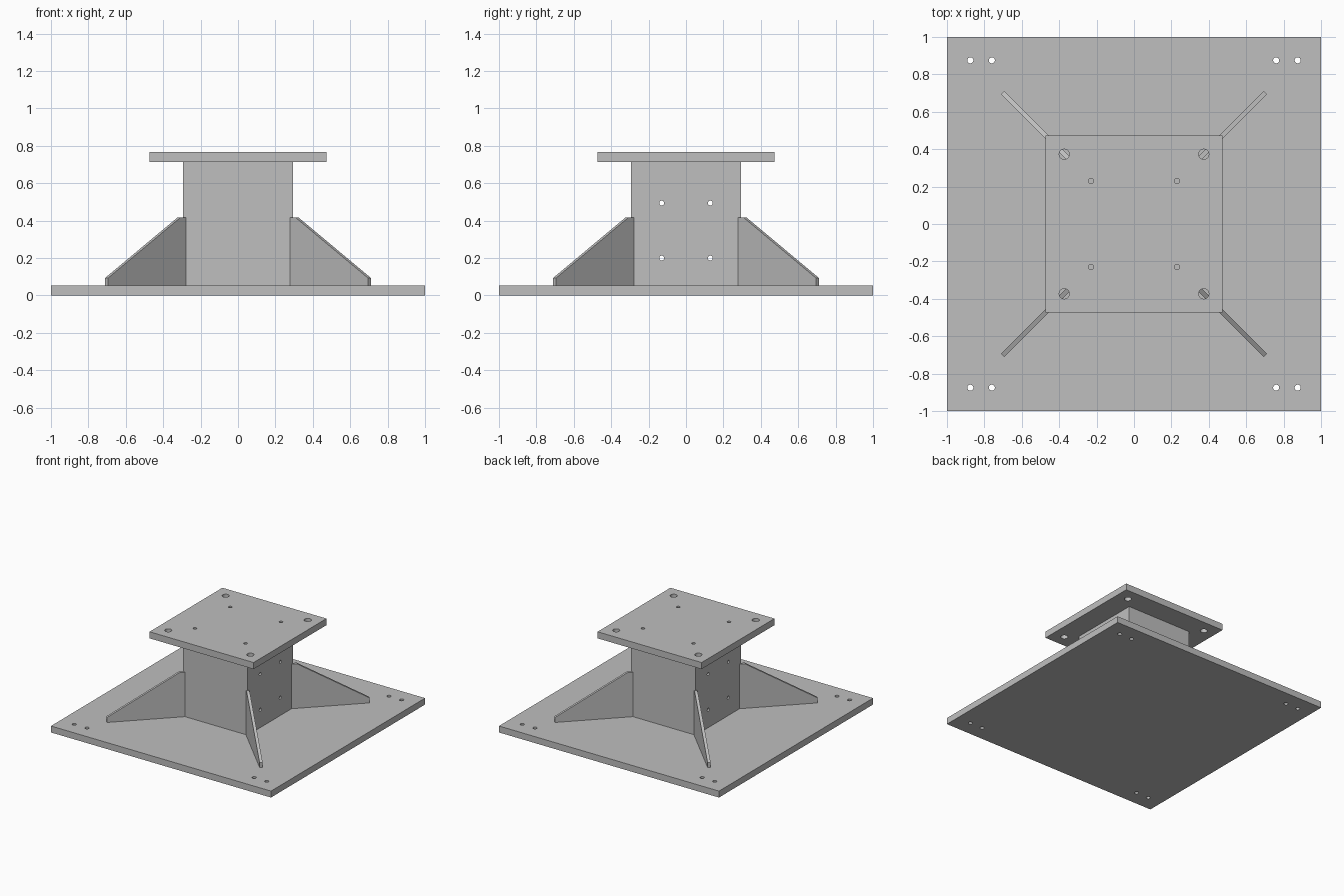
import bpy, bmesh, math
from mathutils import Matrix, Vector

cube = bpy.data.objects.get("Cube")
if cube:
    bpy.data.objects.remove(cube, do_unlink=True)

steel = bpy.data.materials.new("grey steel")
steel.use_nodes = True
GREY = (0.52, 0.52, 0.52, 1)
steel.diffuse_color = GREY
steel.node_tree.nodes["Principled BSDF"].inputs["Base Color"].default_value = GREY

BASE_TOP, COLUMN_TOP, PLATE_TOP = 0.053, 0.713, 0.767
SIGNS = (-1, 1)


def make(name, bm):
    bmesh.ops.recalc_face_normals(bm, faces=bm.faces)
    mesh = bpy.data.meshes.new(name)
    bm.to_mesh(mesh)
    bm.free()
    mesh.materials.append(steel)
    obj = bpy.data.objects.new(name, mesh)
    bpy.context.collection.objects.link(obj)
    return obj


def box(bm, half, z0, z1):
    size = Matrix.Diagonal((2 * half, 2 * half, z1 - z0, 1))
    bmesh.ops.create_cube(bm, size=1, matrix=Matrix.Translation((0, 0, (z0 + z1) / 2)) @ size)


def rod(bm, centre, radius, length, axis="Z"):
    turn = Matrix.Rotation(math.pi / 2, 4, "Y") if axis == "X" else Matrix()
    bmesh.ops.create_cone(bm, cap_ends=True, segments=32, radius1=radius, radius2=radius,
                          depth=length, matrix=Matrix.Translation(centre) @ turn)


def drill(obj, cutter_bm):
    # Cut the holes, then discard the cutter
    cutter = make("hole_cutter", cutter_bm)
    cutter.hide_render = True
    mod = obj.modifiers.new("holes", "BOOLEAN")
    mod.operation, mod.solver, mod.object = "DIFFERENCE", "EXACT", cutter
    bpy.ops.object.select_all(action="DESELECT")
    bpy.context.view_layer.objects.active = obj
    obj.select_set(True)
    bpy.ops.object.modifier_apply(modifier=mod.name)
    bpy.data.objects.remove(cutter, do_unlink=True)
    bpy.ops.object.shade_smooth_by_angle(angle=math.radians(30))


# Base plate with a pair of anchor holes at each corner
bm = bmesh.new()
box(bm, 1, 0, BASE_TOP)
base = make("base_plate", bm)
holes = bmesh.new()
for sx in SIGNS:
    for sy in SIGNS:
        for x in (0.76, 0.875):
            rod(holes, (sx * x, sy * 0.875, BASE_TOP / 2), 0.016, 0.2)
drill(base, holes)

# Square hollow column, open at both ends
bm = bmesh.new()
rings = []
for half in (0.293, 0.265):
    for z in (BASE_TOP, COLUMN_TOP):
        rings.append([bm.verts.new((sx * half, sy * half, z))
                      for sx, sy in ((-1, -1), (1, -1), (1, 1), (-1, 1))])
outer_low, outer_high, inner_low, inner_high = rings
for a, b in ((outer_low, outer_high), (outer_high, inner_high),
             (inner_high, inner_low), (inner_low, outer_low)):
    for i in range(4):
        j = (i + 1) % 4
        bm.faces.new((a[i], a[j], b[j], b[i]))
column = make("column", bm)
holes = bmesh.new()
for y in (-0.13, 0.13):
    for z in (0.2, 0.494):
        rod(holes, (0, y, z), 0.013, 1, "X")
drill(column, holes)

# Top plate with large corner holes and small inner holes
bm = bmesh.new()
box(bm, 0.473, COLUMN_TOP, PLATE_TOP)
top = make("top_plate", bm)
holes = bmesh.new()
for sx in SIGNS:
    for sy in SIGNS:
        for place, radius in ((0.373, 0.027), (0.23, 0.014)):
            rod(holes, (sx * place, sy * place, 0.74), radius, 0.2)
drill(top, holes)

# Diagonal gussets bracing the column corners
PROFILE = ((0.283, BASE_TOP), (0.702, BASE_TOP), (0.702, 0.094), (0.314, 0.418), (0.283, 0.418))
THICK = 0.023
names = ("back_left", "back_right", "front_right", "front_left")
for i, name in enumerate(names):
    bm = bmesh.new()
    face = bm.faces.new([bm.verts.new((d * math.sqrt(2), -THICK / 2, z)) for d, z in PROFILE])
    side = bmesh.ops.extrude_face_region(bm, geom=[face])
    moved = [v for v in side["geom"] if isinstance(v, bmesh.types.BMVert)]
    bmesh.ops.translate(bm, verts=moved, vec=Vector((0, THICK, 0)))
    bmesh.ops.rotate(bm, verts=bm.verts, matrix=Matrix.Rotation(math.radians(45 + 90 * i), 3, "Z"))
    make(name + "_gusset", bm)
